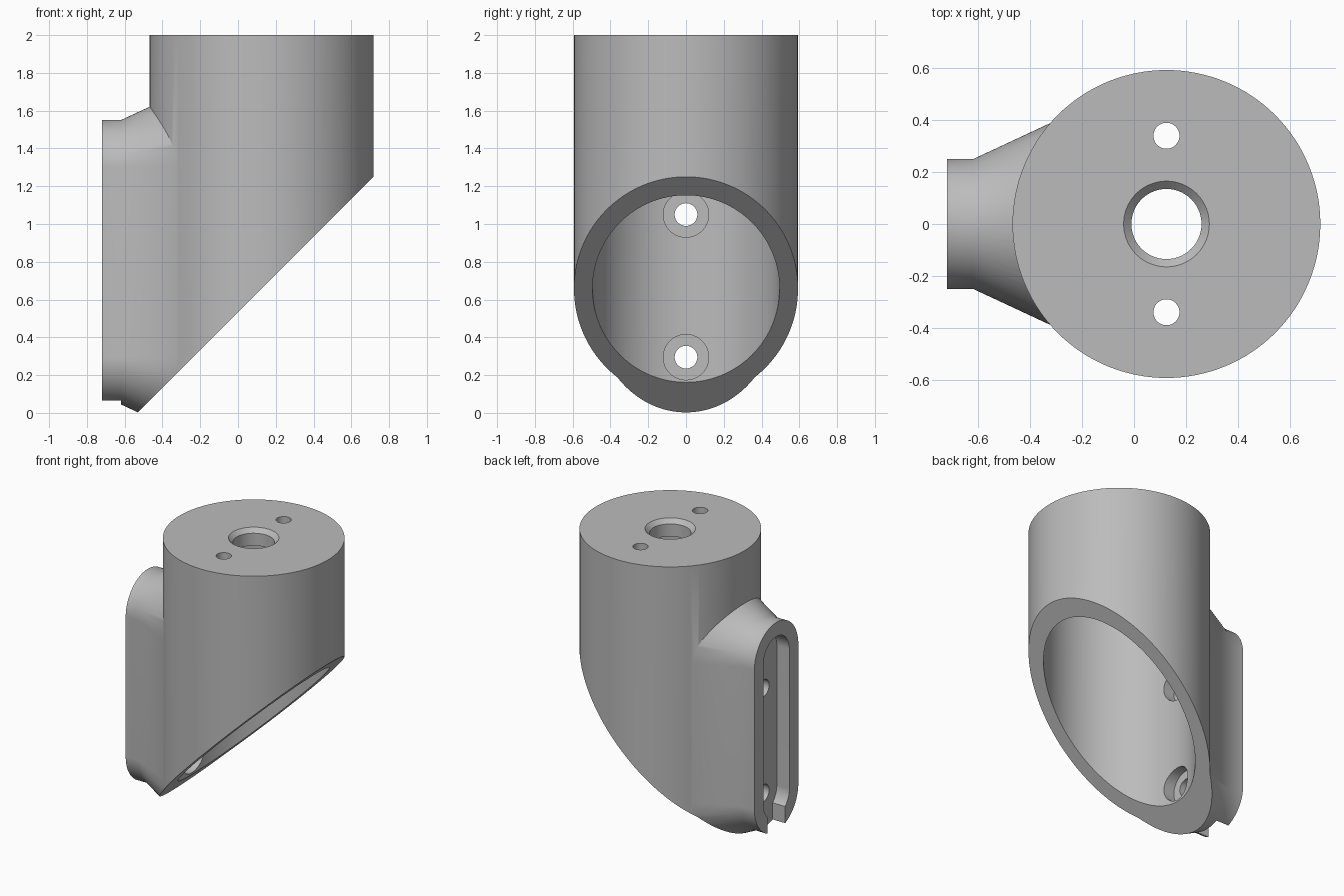
import bpy, bmesh, math
from mathutils import Vector, Matrix

cube = bpy.data.objects.get("Cube")
if cube:
    bpy.data.objects.remove(cube, do_unlink=True)

AXIS_X = 0.125            # centre line of the tube
LOW, HIGH = 0.295, 1.30   # arc centres of the mounting boss
SEGMENTS = 128

grey = bpy.data.materials.new("plain grey")
grey.use_nodes = True
grey.diffuse_color = (0.5, 0.5, 0.5, 1)
grey.node_tree.nodes["Principled BSDF"].inputs["Base Color"].default_value = (0.5, 0.5, 0.5, 1)


def finish(name, bm):
    bmesh.ops.recalc_face_normals(bm, faces=bm.faces)
    mesh = bpy.data.meshes.new(name)
    bm.to_mesh(mesh)
    bm.free()
    mesh.materials.append(grey)
    obj = bpy.data.objects.new(name, mesh)
    bpy.context.collection.objects.link(obj)
    return obj


def loft(name, rings):
    """Skin a closed solid through rings with equal point counts."""
    bm = bmesh.new()
    loops = [[bm.verts.new(p) for p in ring] for ring in rings]
    n = len(loops[0])
    for a, b in zip(loops, loops[1:]):
        for i in range(n):
            j = (i + 1) % n
            bm.faces.new((a[i], a[j], b[j], b[i]))
    bm.faces.new(loops[0])
    bm.faces.new(loops[-1])
    return finish(name, bm)


def upright(name, profile, y=0):
    """Round solid on a vertical axis; profile holds (z, radius) pairs."""
    turns = [math.tau * i / SEGMENTS for i in range(SEGMENTS)]
    return loft(name, [[(AXIS_X + r * math.cos(t), y + r * math.sin(t), z) for t in turns]
                       for z, r in profile])


def sideways(name, profile, low, high):
    """Stadium or round solid along x; profile holds (x, radius) pairs."""
    half = SEGMENTS // 2
    rings = []
    for x, r in profile:
        ring = []
        for centre, start in ((high, 0), (low, math.pi)):
            count = half + 1 if high > low else half
            for i in range(count):
                t = start + math.pi * i / half
                ring.append((x, r * math.cos(t), centre + r * math.sin(t)))
        rings.append(ring)
    return loft(name, rings)


def box(name, size, matrix):
    bm = bmesh.new()
    bmesh.ops.create_cube(bm, size=1, matrix=matrix @ Matrix.Diagonal((*size, 1)))
    return finish(name, bm)


def combine(target, tool, operation):
    mod = target.modifiers.new(tool.name, 'BOOLEAN')
    mod.operation, mod.solver, mod.object = operation, 'EXACT', tool
    bpy.context.view_layer.objects.active = target
    bpy.ops.object.modifier_apply(modifier=mod.name)
    bpy.data.objects.remove(tool, do_unlink=True)


# Tube body with the flared mounting boss
body = upright("tube_body", [(-0.4, 0.593), (2.0, 0.593)])
flare = math.tan(math.radians(25))
boss = sideways("mounting_boss", [(-0.72, 0.25), (-0.62, 0.25), (-0.2, 0.25 + 0.42 * flare)], LOW, HIGH)
combine(body, boss, 'UNION')

# Slanted open end
tilt = Matrix.Rotation(math.radians(45), 4, 'Y')
outward = Vector((1, 0, -1)).normalized()
place = Matrix.Translation(Vector((0, 0, 0.532)) + outward * 2) @ tilt
cutters = [box("slant_cutter", (4, 4, 6), place)]

# Main bore, closed by the top plate
cutters.append(upright("bore_cutter", [(-1, 0.495), (1.88, 0.495)]))

# Chamfered centre hole and the two small holes through the top plate
cutters.append(upright("centre_hole_cutter", [(1.7, 0.135), (1.97, 0.135), (2.01, 0.175)]))
for y in (-0.34, 0.34):
    cutters.append(upright("small_hole_cutter", [(1.7, 0.05), (2.1, 0.05)], y))

# Slot in the boss face with a narrower neck open at the bottom
cutters.append(sideways("slot_cutter", [(-0.8, 0.148), (-0.62, 0.148)], LOW, HIGH))
cutters.append(box("neck_cutter", (0.18, 0.2, 0.5), Matrix.Translation((-0.71, 0, 0.05))))

# Counterbored screw holes through the wall
for z in (LOW, 1.05):
    cutters.append(sideways("screw_hole_cutter", [(-0.68, 0.06), (-0.2, 0.06)], z, z))
    cutters.append(sideways("counterbore_cutter", [(-0.44, 0.12), (-0.2, 0.12)], z, z))

for cutter in cutters:
    combine(body, cutter, 'DIFFERENCE')

# Smooth curved walls, crisp edges
bpy.ops.object.select_all(action='DESELECT')
body.select_set(True)
bpy.context.view_layer.objects.active = body
bpy.ops.object.shade_smooth_by_angle(angle=math.radians(30))
